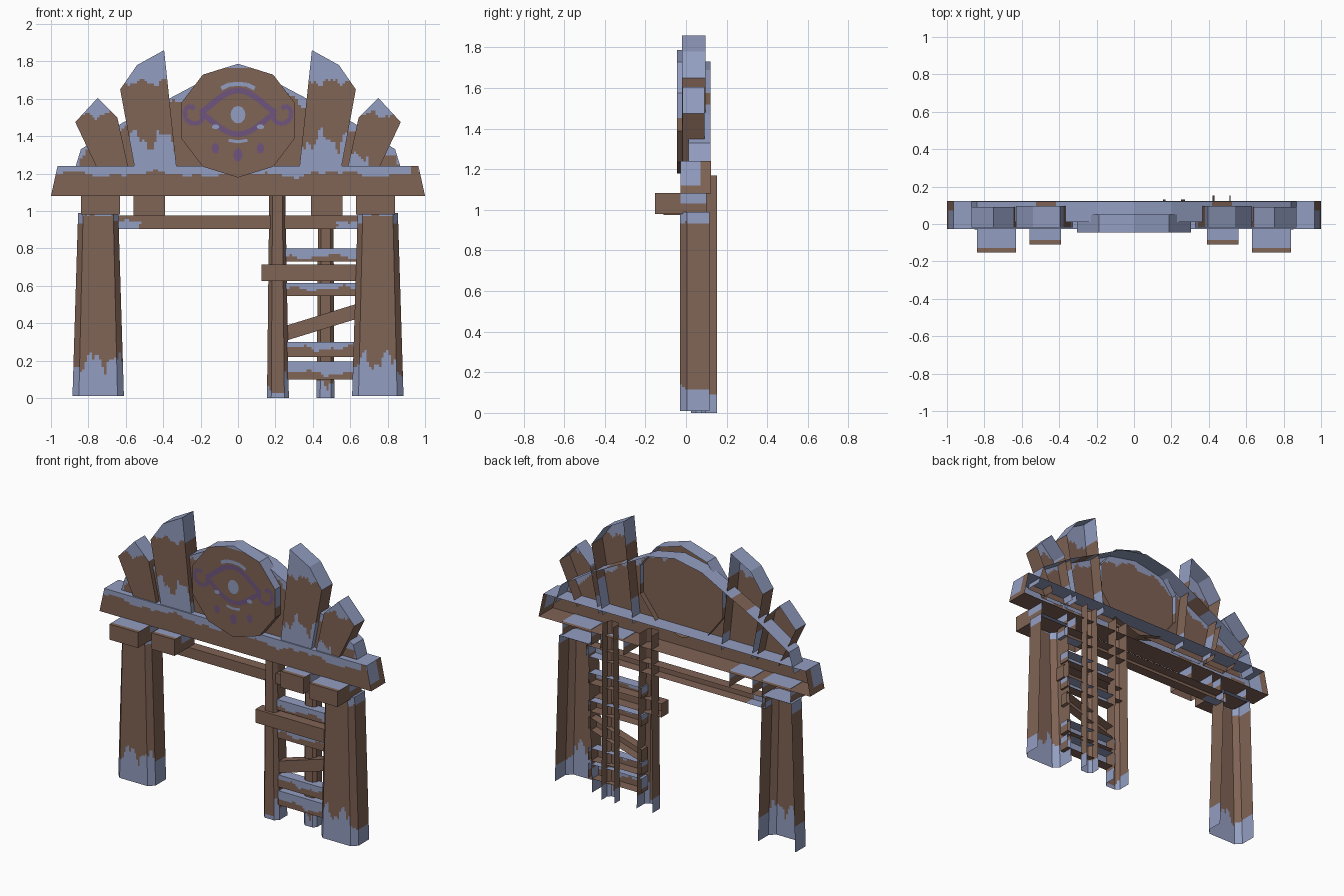
import bpy, bmesh, math
from mathutils import Vector

if "Cube" in bpy.data.objects:
    bpy.data.objects.remove(bpy.data.objects["Cube"])


def material(name, rgb):
    m = bpy.data.materials.new(name)
    m.diffuse_color = (*rgb, 1)
    m.use_nodes = True
    m.node_tree.nodes["Principled BSDF"].inputs["Base Color"].default_value = m.diffuse_color
    return m


BROWN = material("brown wood", (0.215, 0.125, 0.09))
BLUE = material("frost blue", (0.29, 0.34, 0.53))
PURPLE = material("faded purple", (0.16, 0.09, 0.21))


def wave(t, f=45, s=0.0):
    return 0.55 * math.sin(f * t + s) + 0.3 * math.sin(2.3 * f * t + 2 * s) + 0.15 * math.sin(4.1 * f * t)


def finish(name, bm, mats):
    me = bpy.data.meshes.new(name)
    bm.to_mesh(me)
    bm.free()
    for m in mats:
        me.materials.append(m)
    ob = bpy.data.objects.new(name, me)
    bpy.context.collection.objects.link(ob)
    return ob


def shell(name, outline, y0, y1, rule=None, skip=(), chamfer=0.0, front_scale=0.75, step=0.013):
    """Open-backed prism: (x, z) outline, front at y0, sides back to y1.
    rule(p, n) is True where the frost colour goes."""
    bm = bmesh.new()
    cx = sum(p[0] for p in outline) / len(outline)
    rings = [[bm.verts.new((x, y1, z)) for x, z in outline]]
    if chamfer:
        rings.append([bm.verts.new((x, y0 + chamfer, z)) for x, z in outline])
        rings.append([bm.verts.new((cx + (x - cx) * front_scale, y0, z)) for x, z in outline])
    else:
        rings.append([bm.verts.new((x, y0, z)) for x, z in outline])
    n = len(outline)
    for a, b in zip(rings, rings[1:]):
        for i in range(n):
            if i not in skip:
                j = (i + 1) % n
                bm.faces.new((a[i], a[j], b[j], b[i]))
    bm.faces.new(rings[-1])
    bm.normal_update()
    bmesh.ops.recalc_face_normals(bm, faces=bm.faces[:])
    front = min(bm.faces, key=lambda f: f.calc_center_median().y)
    if front.normal.y > 0:
        bmesh.ops.reverse_faces(bm, faces=bm.faces[:])
    if rule:
        # dice the surface so the ragged frost edge can follow cell borders
        for axis, st in ((2, step), (0, step), (1, 0.025)):
            lo = min(v.co[axis] for v in bm.verts)
            hi = max(v.co[axis] for v in bm.verts)
            d = Vector((0, 0, 0))
            d[axis] = 1
            for k in range(1, int((hi - lo) / st) + 1):
                bmesh.ops.bisect_plane(bm, geom=bm.verts[:] + bm.edges[:] + bm.faces[:],
                                       plane_co=d * (lo + k * st), plane_no=d, dist=1e-5)
        bm.normal_update()
        for f in bm.faces:
            f.material_index = int(bool(rule(f.calc_center_median(), f.normal)))
    return finish(name, bm, (BROWN, BLUE))


def rect(x0, x1, z0, z1):
    return [(x0, z0), (x1, z0), (x1, z1), (x0, z1)]


# pillars, brackets and slanted logs, mirrored left / right
for s, side in ((-1, "left"), (1, "right")):
    def mir(pts):
        return [(s * x, z) for x, z in pts]

    shell(side + "_pillar", mir([(0.61, 0.01), (0.885, 0.01), (0.855, 0.99), (0.64, 0.99)]), -0.03, 0.115,
          lambda p, n: p.z < 0.2 + 0.075 * wave(p.x, 48, 1) - (0.03 if abs(n.x) > 0.6 else 0)
          or p.z > 0.975 - 0.05 * abs(n.x) + 0.01 * wave(p.x), skip=(0,), chamfer=0.035)

    def bracket_rule(p, n, y0):
        if n.z > 0.5:
            return p.y > y0 + 0.025 + 0.012 * wave(p.x)
        return abs(n.x) > 0.5 and p.z > 1.03 and p.y > -0.03

    shell(side + "_outer_bracket", mir(rect(0.63, 0.84, 0.98, 1.083)), -0.153, 0.1,
          lambda p, n: bracket_rule(p, n, -0.153))
    shell(side + "_inner_bracket", mir(rect(0.39, 0.56, 0.975, 1.083)), -0.11, 0.1,
          lambda p, n: bracket_rule(p, n, -0.11), skip=(0,))

    shell(side + "_tall_log", mir([(0.325, 1.2), (0.547, 1.2), (0.63, 1.65), (0.54, 1.78), (0.395, 1.86)]),
          -0.02, 0.095,
          lambda p, n: n.z > 0.4 or p.z > 1.69 + 0.03 * wave(p.x, 50, 2)
          or p.z < 1.38 + 0.08 * wave(p.x, 42, 0.5 + s), skip=(0,))
    shell(side + "_short_log", mir([(0.58, 1.2), (0.74, 1.2), (0.87, 1.475), (0.75, 1.605), (0.645, 1.5)]),
          -0.018, 0.09,
          lambda p, n: n.z > 0.4 or p.z > 1.515 + 0.03 * wave(p.x, 45, 1)
          or (s > 0 and p.z < 1.3 + 0.04 * wave(p.x, 40, 3) and abs(p.x) < 0.7), skip=(0,))

# main cross beam
shell("main_beam", [(-1, 1.08), (1, 1.08), (0.965, 1.24), (-0.965, 1.24)], -0.028, 0.122,
      lambda p, n: n.z > 0.5 or (abs(n.x) > 0.5 and p.z > 1.12 and p.y < 0.08)
      or (n.y < -0.5 and p.z > 1.197 + 0.022 * wave(p.x, 13, 1)
          and not 0.93 < p.x < 0.96))

# arched back board
half = [(0.0, 1.73), (0.2, 1.69), (0.36, 1.605), (0.62, 1.47), (0.84, 1.33), (0.88, 1.2)]
arch = half + [(-x, z) for x, z in half[:0:-1]]


def arch_height(x):
    x = abs(x)
    for (a, za), (b, zb) in zip(half, half[1:]):
        if x <= b:
            return za + (zb - za) * (x - a) / (b - a)
    return 1.2


shell("arched_back_board", arch, 0.012, 0.12,
      lambda p, n: (n.y > -0.5 and not 0.42 < abs(p.x) < 0.52)
      or (n.y < -0.5 and p.z > arch_height(p.x) - 0.04 + 0.025 * wave(p.x, 30)),
      skip=(5,), step=0.016)

# ten-sided round plaque
deca = [(0.32 * math.sin(i * math.pi / 5), 1.483 + 0.304 * math.cos(i * math.pi / 5)) for i in range(10)]
shell("round_plaque", deca, -0.045, 0.05,
      lambda p, n: (n.y > -0.5 and (n.z > 0.5 or (n.z > -0.2 and p.z > 1.45)))
      or p.z > 1.768 - 0.1 * abs(p.x))


# painted eye: thin plates just in front of the plaque
def plate(name, polys, mat, y=-0.048):
    bm = bmesh.new()
    for poly in polys:
        f = bm.faces.new([bm.verts.new((x, y, z)) for x, z in poly])
        f.normal_update()
        if f.normal.y > 0:
            f.normal_flip()
    return finish(name, bm, (mat,))


def stroke(pts, w):
    """Quads of width w along a path of (x, z) points."""
    quads = []
    for (ax, az), (bx, bz) in zip(pts, pts[1:]):
        d = math.hypot(bx - ax, bz - az)
        ox, oz = -(bz - az) / d * w / 2, (bx - ax) / d * w / 2
        quads.append([(ax + ox, az + oz), (bx + ox, bz + oz), (bx - ox, bz - oz), (ax - ox, az - oz)])
    return quads


def blob(cx, cz, rx, rz, n=12):
    return [(cx + rx * math.cos(2 * math.pi * i / n), cz + rz * math.sin(2 * math.pi * i / n)) for i in range(n)]


def lid(h, w=0.2, zc=1.525, n=14):
    return [(-w + 2 * w * i / n, zc + h * math.cos(math.pi / 2 * (-1 + 2 * i / n)) ** 1.2) for i in range(n + 1)]


purple = stroke(lid(0.12), 0.032) + stroke(lid(-0.115), 0.03)
for s in (-1, 1):
    purple += stroke([(s * x, z) for x, z in
                      ((0.18, 1.53), (0.2, 1.475), (0.24, 1.465), (0.28, 1.49), (0.285, 1.54),
                       (0.255, 1.565), (0.235, 1.545))], 0.024)
    purple.append(blob(s * 0.12, 1.335, 0.02, 0.028))
purple.append(blob(0, 1.3, 0.024, 0.036))
plate("eye_outline", purple, PURPLE)
frost = [blob(0, 1.515, 0.04, 0.047)]
frost += stroke([(-0.09, 1.655), (-0.05, 1.675), (0, 1.68), (0.05, 1.675), (0.09, 1.655)], 0.022)
frost += stroke([(-0.05, 1.378), (0, 1.37), (0.05, 1.378)], 0.016)
frost += [blob(s * 0.12, 1.45, 0.02, 0.013) for s in (-1, 1)]
plate("eye_pupil_and_highlights", frost, BLUE, -0.0495)

# thin rail under the beam
shell("rail", rect(-0.66, 0.66, 0.905, 0.975), 0.04, 0.11,
      lambda p, n: abs(p.x) > 0.52 + 0.02 * wave(p.z, 90) and p.z < 0.945 + 0.01 * wave(p.x, 40),
      chamfer=0.015, front_scale=1.0)

# ladder posts
shell("front_ladder_post", [(0.155, 0), (0.272, 0), (0.252, 1.17), (0.168, 1.17)], 0.025, 0.13,
      lambda p, n: p.z < 0.09 + 0.05 * wave(p.x, 50, 2) and n.y > -0.9 or p.z < 0.03,
      skip=(0, 2), chamfer=0.025, front_scale=0.6)
shell("rear_ladder_post", [(0.42, 0), (0.515, 0), (0.51, 1.17), (0.43, 1.17)], 0.075, 0.152,
      lambda p, n: p.z < 0.08 + 0.04 * wave(p.x, 60, 1), skip=(0, 2), chamfer=0.02, front_scale=0.6)

# ladder slats: bottom z, top z, frost depth
for i, (z0, z1, d) in enumerate(((0.10, 0.195, 0.06), (0.22, 0.30, 0.035),
                                 (0.545, 0.615, 0.03), (0.73, 0.80, 0.045))):
    shell("slat_%d" % (i + 1), rect(0.25, 0.64, z0, z1), 0.045, 0.115,
          lambda p, n: n.z > 0.5 or (n.z > -0.5 and p.z > z1 - d + 0.02 * wave(p.x, 22, i)))
shell("slanted_slat", [(0.25, 0.305), (0.64, 0.425), (0.64, 0.505), (0.25, 0.385)], 0.05, 0.11)
shell("cross_board", rect(0.125, 0.64, 0.625, 0.715), 0.005, 0.08)
